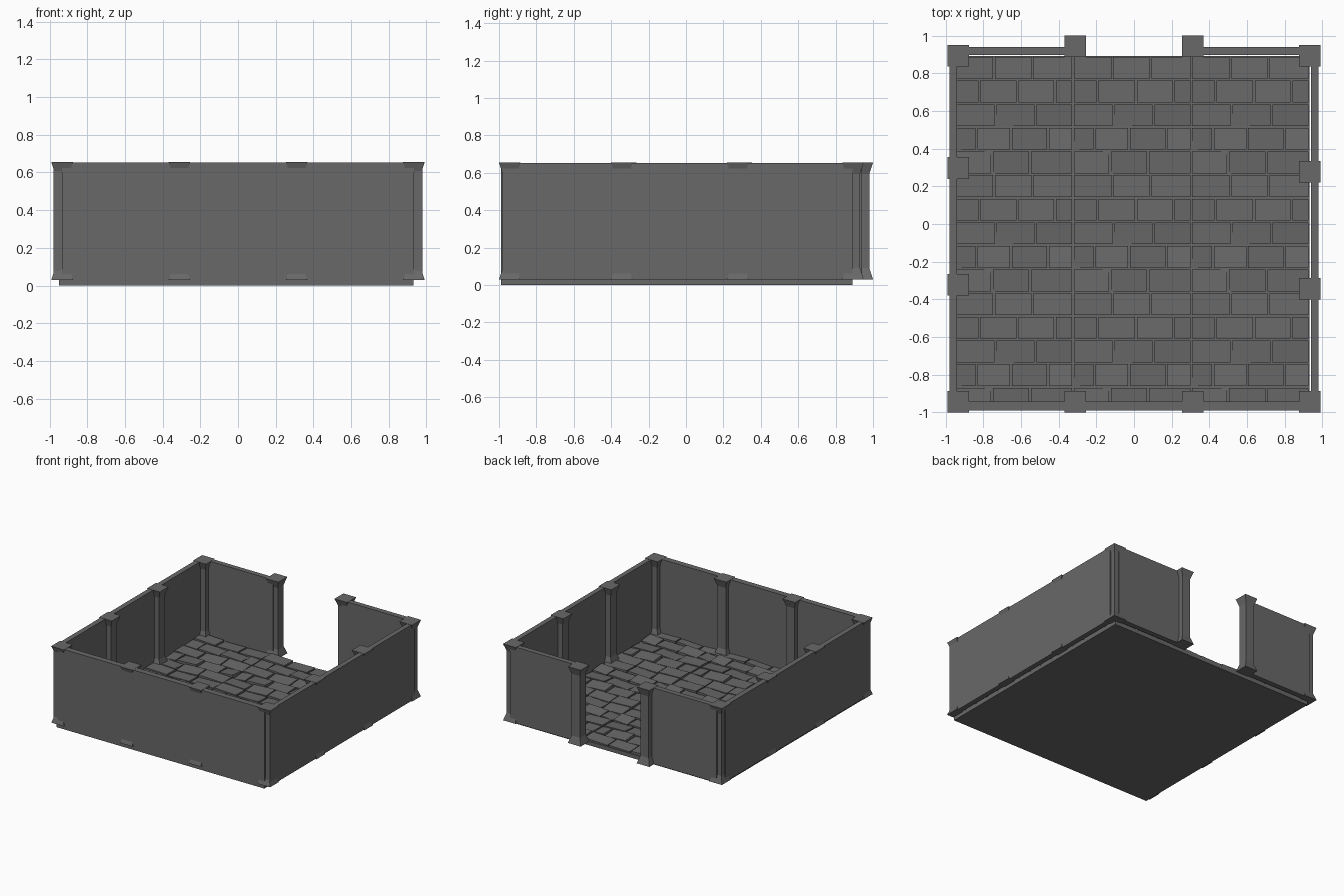
import bpy, bmesh, random
from mathutils import Matrix, Vector

if "Cube" in bpy.data.objects:
    bpy.data.objects.remove(bpy.data.objects["Cube"])

random.seed(4)
stone = bpy.data.materials.new("dark grey stone")
stone.diffuse_color = (0.14, 0.14, 0.14, 1)
stone.use_nodes = True
stone.node_tree.nodes["Principled BSDF"].inputs["Base Color"].default_value = stone.diffuse_color


def finish(name, bm):
    bmesh.ops.recalc_face_normals(bm, faces=bm.faces[:])
    me = bpy.data.meshes.new(name)
    bm.to_mesh(me)
    bm.free()
    me.materials.append(stone)
    ob = bpy.data.objects.new(name, me)
    bpy.context.collection.objects.link(ob)
    return ob


def add_box(bm, lo, hi):
    lo, hi = Vector(lo), Vector(hi)
    m = Matrix.Translation((lo + hi) / 2) @ Matrix.Diagonal((*(hi - lo), 1))
    return bmesh.ops.create_cube(bm, size=1, matrix=m)["verts"]


def box(name, lo, hi):
    bm = bmesh.new()
    add_box(bm, lo, hi)
    return finish(name, bm)


# Square pillar whose foot and head flare out
def pillar(name, x, y):
    bm = bmesh.new()
    rings = []
    for z, h in ((0.03, 0.0575), (0.09, 0.038), (0.595, 0.038), (0.655, 0.0575)):
        rings.append([bm.verts.new((x + sx * h, y + sy * h, z))
                      for sx, sy in ((-1, -1), (1, -1), (1, 1), (-1, 1))])
    for a, b in zip(rings, rings[1:]):
        for i in range(4):
            j = (i + 1) % 4
            bm.faces.new((a[i], a[j], b[j], b[i]))
    bm.faces.new(rings[0])
    bm.faces.new(rings[-1])
    finish(name, bm)


# Floor base slab
X0, Y0, T = -0.95, -0.99, 0.627
box("floor_slab", (X0, Y0, 0), (X0 + 3 * T, Y0 + 3 * T, 0.032))

# Paving pattern for one floor tile: five staggered rows of uneven stones
pattern = []
ROWS = 5
for r in range(ROWS):
    cuts = [0, 1 / 3, 2 / 3, 1] if r % 2 == 0 else [0, 0.2, 0.5, 0.82, 1]
    cuts = [c + (random.uniform(-0.04, 0.04) if 0 < c < 1 else 0) for c in cuts]
    for a, b in zip(cuts, cuts[1:]):
        tops = random.uniform(0.044, 0.054)
        tilt_x, tilt_y = random.uniform(-0.006, 0.006), random.uniform(-0.006, 0.006)
        pattern.append((a * T, b * T, r * T / ROWS, (r + 1) * T / ROWS, tops, tilt_x, tilt_y))

# The same pattern is repeated on a three by three grid
bm = bmesh.new()
for i in range(3):
    for j in range(3):
        for a, b, c, d, top, tx, ty in pattern:
            ox, oy, g = X0 + i * T, Y0 + j * T, 0.005
            vs = add_box(bm, (ox + a + g, oy + c + g, 0.02), (ox + b - g, oy + d - g, top))
            mx, my = ox + (a + b) / 2, oy + (c + d) / 2
            for v in vs:
                if v.co.z > 0.03:
                    v.co.z += (tx if v.co.x > mx else -tx) + (ty if v.co.y > my else -ty)
finish("paving_stones", bm)

# Walls, with a doorway in the middle of the back
ZB, ZT = 0.03, 0.653
box("front_wall", (-0.935, -0.99, ZB), (0.935, -0.942, ZT))
box("left_wall", (-0.98, -0.985, ZB), (-0.938, 0.89, ZT))
box("right_wall", (0.94, -0.985, ZB), (0.98, 0.89, ZT))
box("back_wall_left", (-0.935, 0.898, ZB), (-0.31, 0.94, ZT))
box("back_wall_right", (0.31, 0.898, ZB), (0.935, 0.94, ZT))

# Pillars at corners, along the walls and beside the doorway
for side, s in (("left", -1), ("right", 1)):
    pillar(f"front_corner_pillar_{side}", s * 0.933, -0.9425)
    pillar(f"back_corner_pillar_{side}", s * 0.933, 0.893)
    pillar(f"front_wall_pillar_{side}", s * 0.311, -0.9425)
    pillar(f"doorway_pillar_{side}", s * 0.311, 0.9425)
    shift = 0.01 if s < 0 else -0.01
    pillar(f"{side}_wall_pillar_front", s * 0.933, -0.333 + shift)
    pillar(f"{side}_wall_pillar_back", s * 0.933, 0.287 + shift)
